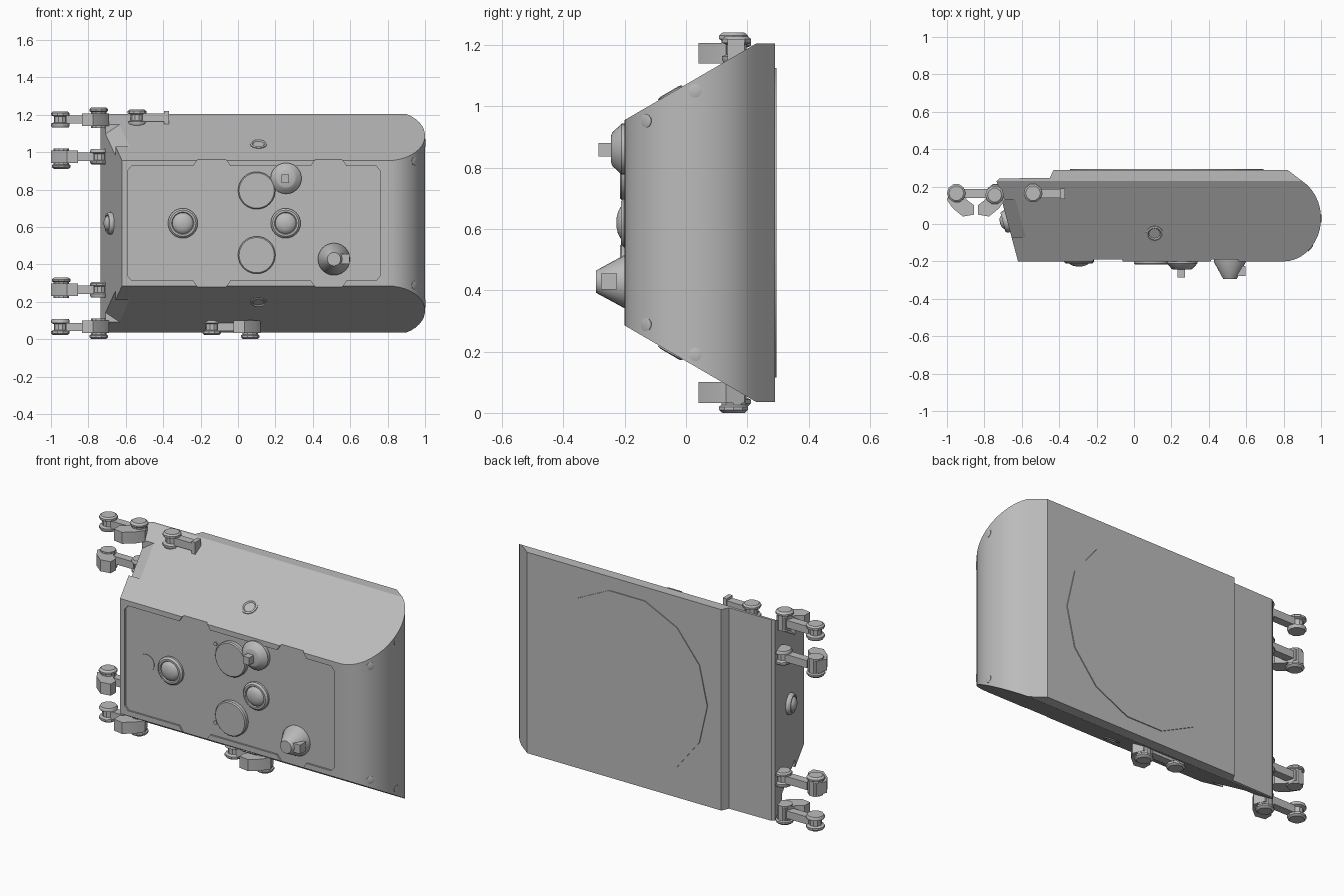
import bpy, bmesh, math
from mathutils import Vector

if "Cube" in bpy.data.objects:
    bpy.data.objects.remove(bpy.data.objects["Cube"])

ZM = 1.24                                  # z -> ZM - z mirrors top and bottom
SLOPE = (1.205 - 0.955) / 0.43             # rise of the slanted sides
grey = bpy.data.materials.new("plain_grey")
grey.diffuse_color = (0.5, 0.5, 0.5, 1)
grey.use_nodes = True
grey.node_tree.nodes["Principled BSDF"].inputs["Base Color"].default_value = grey.diffuse_color


def top_z(y):
    return 0.955 + (min(y, 0.23) + 0.2) * SLOPE


def make(name, bm, angle=32):
    bmesh.ops.recalc_face_normals(bm, faces=bm.faces[:])
    me = bpy.data.meshes.new(name)
    bm.to_mesh(me)
    bm.free()
    me.materials.append(grey)
    me.shade_smooth()
    me.set_sharp_from_angle(angle=math.radians(angle))
    ob = bpy.data.objects.new(name, me)
    bpy.context.collection.objects.link(ob)
    return ob


def add_lathe(bm, pts, loc, axis=(0, 0, 1), n=24):
    """Spin (radius, height) points about an axis and cap both ends."""
    q = Vector((0, 0, 1)).rotation_difference(Vector(axis).normalized())
    rings = []
    for r, h in pts:
        rings.append([bm.verts.new(Vector(loc) + q @ Vector(
            (r * math.cos(2 * math.pi * i / n), r * math.sin(2 * math.pi * i / n), h)))
            for i in range(n)])
    for a, b in zip(rings, rings[1:]):
        for i in range(n):
            j = (i + 1) % n
            bm.faces.new((a[i], a[j], b[j], b[i]))
    bm.faces.new(rings[0])
    bm.faces.new(rings[-1])


def add_prism(bm, low, high):
    """Join two matching outlines of 3D points."""
    a = [bm.verts.new(p) for p in low]
    b = [bm.verts.new(p) for p in high]
    n = len(a)
    for i in range(n):
        j = (i + 1) % n
        bm.faces.new((a[i], a[j], b[j], b[i]))
    bm.faces.new(a)
    bm.faces.new(b)


def add_box(bm, x0, x1, y0, y1, z0, z1):
    sq = [(x0, y0), (x1, y0), (x1, y1), (x0, y1)]
    add_prism(bm, [(x, y, z0) for x, y in sq], [(x, y, z1) for x, y in sq])


def lathe(name, pts, loc, axis=(0, 0, 1), n=24):
    bm = bmesh.new()
    add_lathe(bm, pts, loc, axis, n)
    return make(name, bm)


def cut(body, cutter):
    mod = body.modifiers.new("cut", 'BOOLEAN')
    mod.operation, mod.solver, mod.object = 'DIFFERENCE', 'EXACT', cutter
    bpy.context.view_layer.objects.active = body
    bpy.ops.object.modifier_apply(modifier=mod.name)
    bpy.data.objects.remove(cutter)


# Body: plan outline whose height follows the slanted sides
plan = [(-0.735, 0.23), (-0.62, -0.2)]
for i in range(17):
    t = math.radians(-90 + i * 150.4 / 16)
    plan.append((0.80 + 0.20 * math.cos(t), 0.03 + 0.23 * math.sin(t)))
k = len(plan) - 1
plan[k] = (plan[k][0], 0.23)
plan += [(0.82, 0.29), (-0.43, 0.29), (-0.45, 0.247), (-0.72, 0.243)]
bm = bmesh.new()
up = [bm.verts.new((x, y, top_z(y))) for x, y in plan]
dn = [bm.verts.new((x, y, ZM - top_z(y))) for x, y in plan]
for i in range(len(plan)):
    j = (i + 1) % len(plan)
    bm.faces.new((up[i], up[j], dn[j], dn[i]))
for ring in (up, dn):
    bm.faces.new(ring[:k + 1])
    bm.faces.new(ring[k:] + ring[:1])
body = make("body", bm)

# Shallow front recess with two tabs on each long edge
half = [(-0.59, 0.90), (-0.57, 0.925), (-0.24, 0.925), (-0.21, 0.97), (-0.07, 0.97), (-0.04, 0.925),
        (0.39, 0.925), (0.42, 0.97), (0.55, 0.97), (0.58, 0.925), (0.74, 0.925), (0.76, 0.90)]
outline = half + [(x, ZM - z) for x, z in reversed(half)]
bm = bmesh.new()
add_prism(bm, [(x, -0.3, z) for x, z in outline], [(x, -0.19, z) for x, z in outline])
cut(body, make("recess_cutter", bm))

# Chamfered notches on the left corner edges
for flip in (False, True):
    bm = bmesh.new()
    for y in (-0.07, 0.13):
        ex, ez = -0.62 - (y + 0.2) * 0.115 / 0.43, top_z(y)
        for dx, dz in ((0.09, 0.01), (-0.05, 0.06), (-0.015, -0.06)):
            z = ez + dz
            bm.verts.new((ex + dx, y, ZM - z if flip else z))
    bmesh.ops.convex_hull(bm, input=bm.verts[:])
    cut(body, make("notch_cutter", bm))
body.data.shade_smooth()
body.data.set_sharp_from_angle(angle=math.radians(25))

# Round plate on the back
lathe("back_plate", [(0.518, 0), (0.518, 0.02)], (0.175, 0.275, 0.62), (0, 1, 0), 14)

# Domed buttons: front pair and left end
FRONT = (0, -1, 0)
dome = [(0.08, -0.02), (0.08, 0.012), (0.07, 0.022), (0.06, 0.022), (0.056, 0.016), (0.05, 0.024),
        (0.035, 0.032), (0.018, 0.036), (0.002, 0.037)]
for i, x in enumerate((-0.295, 0.255)):
    lathe(f"front_dome_{i}", dome, (x, -0.19, 0.62), FRONT)
lathe("end_dome", [(r * 0.75, h * 1.1) for r, h in dome], (-0.677, 0.015, 0.62), (-0.43, -0.115, 0))

# Flat discs on the front with small pins beside them
for i, z in enumerate((0.795, 0.45)):
    lathe(f"front_disc_{i}", [(0.1, -0.02), (0.1, 0.02), (0.094, 0.026)], (0.1, -0.19, z), FRONT, 32)
    lathe(f"disc_pin_{i}", [(0.011, -0.01), (0.011, 0.006)], (-0.01, -0.19, 0.85 if i == 0 else 0.393), FRONT, 10)
lathe("small_front_disc", [(0.05, -0.01), (0.05, 0.003)], (-0.455, -0.19, 0.62), FRONT)

# Upper knob with square stub
bm = bmesh.new()
add_lathe(bm, [(0.083, -0.02), (0.083, 0.02), (0.055, 0.05), (0.045, 0.054)], (0.257, -0.19, 0.86), FRONT)
add_box(bm, 0.232, 0.272, -0.285, -0.2, 0.836, 0.88)
make("upper_knob", bm)

# Lower cone with side stub
bm = bmesh.new()
add_lathe(bm, [(0.086, -0.02), (0.086, 0.012), (0.036, 0.104)], (0.513, -0.19, 0.428), FRONT)
add_box(bm, 0.52, 0.595, -0.278, -0.225, 0.403, 0.455)
make("lower_cone", bm)

# Rings on the slanted faces and screws on the rounded end, mirrored top and bottom
for flip in (False, True):
    s, tag = (-1, "bottom") if flip else (1, "top")

    def mz(z):
        return ZM - z if flip else z
    lathe(f"{tag}_ring", [(0.045, -0.02), (0.045, 0.004), (0.036, 0.007), (0.03, 0.001), (0.028, 0.001)],
          (0.11, -0.05, mz(top_z(-0.05))), (0, -SLOPE, s))
    for i, (y, z) in enumerate(((0.03, 1.05), (-0.13, 0.952))):
        c = math.sqrt(1 - ((y - 0.03) / 0.23) ** 2)
        lathe(f"{tag}_screw_{i}", [(0.022, -0.02), (0.022, 0.001), (0.015, 0.003)],
              (0.80 + 0.20 * c, y, mz(z)), (c / 0.2, (y - 0.03) / 0.0529, 0), 10)

# Clamp arms: spool, bar, bent hook and knob
HOOK = [(0.155, 0.13), (0.13, 0.19), (0.07, 0.19), (0.05, 0.13), (0.01, 0.10),
        (0.01, 0.05), (0.07, 0.04), (0.125, 0.085)]


def arm(name, x, z, sx=1, sz=1, hook=True):
    bm = bmesh.new()
    add_lathe(bm, [(0.045, -0.042), (0.05, -0.034), (0.05, -0.022), (0.034, -0.016), (0.034, 0.016),
                   (0.05, 0.022), (0.05, 0.034), (0.04, 0.042)], (-0.105, 0.165, 0), n=10)
    add_box(bm, -0.075, 0.065, 0.14, 0.187, -0.022, 0.022)
    if hook:
        add_prism(bm, [(px, py, -0.035) for px, py in HOOK], [(px, py, 0.032) for px, py in HOOK])
        add_lathe(bm, [(0.042, -0.045), (0.042, 0.04), (0.05, 0.045), (0.05, 0.055), (0.038, 0.065)],
                  (0.1, 0.155, 0), n=10)
    else:
        add_box(bm, 0.04, 0.065, 0.135, 0.19, -0.035, 0.035)
    for v in bm.verts:
        v.co = (x + sx * v.co.x, v.co.y, z + sz * v.co.z)
    make(name, bm)


for s, tag in ((1, "upper"), (-1, "lower")):
    for part, z, sx in (("outer", 1.175, 1), ("inner", 0.975, -1)):
        arm(f"{tag}_{part}_arm", -0.845, z if s > 0 else ZM - z, sx, s * sx)
arm("top_clamp", -0.435, 1.185, hook=False)
arm("bottom_clamp", -0.035, 0.065, sz=-1)
